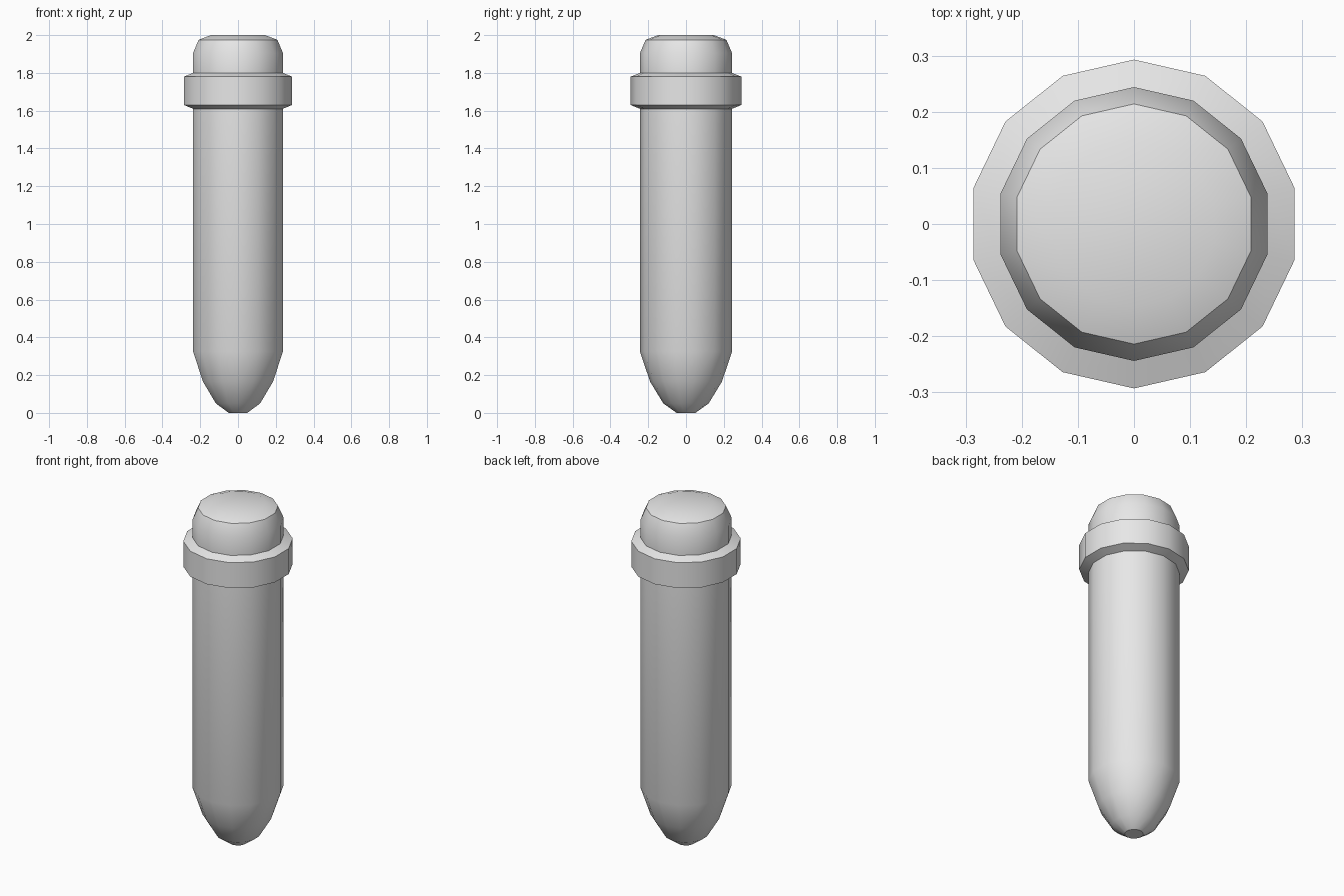
import bpy
import bmesh
from math import sin, cos, tau, radians

cube = bpy.data.objects.get("Cube")
if cube:
    bpy.data.objects.remove(cube, do_unlink=True)

SIDES = 14
BODY_R = 0.244

grey = bpy.data.materials.new("light grey")
grey.use_nodes = True
grey.diffuse_color = (0.8, 0.8, 0.8, 1)
grey.node_tree.nodes["Principled BSDF"].inputs["Base Color"].default_value = (0.8, 0.8, 0.8, 1)


def lathe(name, profile, cap_bottom=False, cap_top=False):
    """Turn a (radius, height) profile, listed bottom to top, around z."""
    bm = bmesh.new()
    rings = []
    for r, z in profile:
        rings.append([bm.verts.new((r * sin(tau * i / SIDES), r * cos(tau * i / SIDES), z))
                      for i in range(SIDES)])
    for low, high in zip(rings, rings[1:]):
        for i in range(SIDES):
            j = (i + 1) % SIDES
            bm.faces.new((low[j], low[i], high[i], high[j]))
    if cap_bottom:
        bm.faces.new(rings[0])
    if cap_top:
        bm.faces.new(rings[-1][::-1])
    mesh = bpy.data.meshes.new(name)
    bm.to_mesh(mesh)
    bm.free()
    mesh.materials.append(grey)
    obj = bpy.data.objects.new(name, mesh)
    bpy.context.collection.objects.link(obj)
    bpy.ops.object.select_all(action='DESELECT')
    obj.select_set(True)
    bpy.context.view_layer.objects.active = obj
    bpy.ops.object.shade_smooth_by_angle(angle=radians(30))
    return obj


# Straight shaft with a rounded, blunt tip
lathe("shaft", [(0.05, 0), (0.12, 0.05), (0.19, 0.165), (BODY_R, 0.325), (BODY_R, 1.61)],
      cap_bottom=True)

# Wide collar with sloped rims
lathe("collar", [(BODY_R, 1.61), (0.293, 1.63), (0.293, 1.78), (BODY_R, 1.8)])

# Head with a shallow domed top
lathe("head", [(BODY_R, 1.8), (BODY_R, 1.905), (0.214, 1.975), (0.147, 2)],
      cap_top=True)
